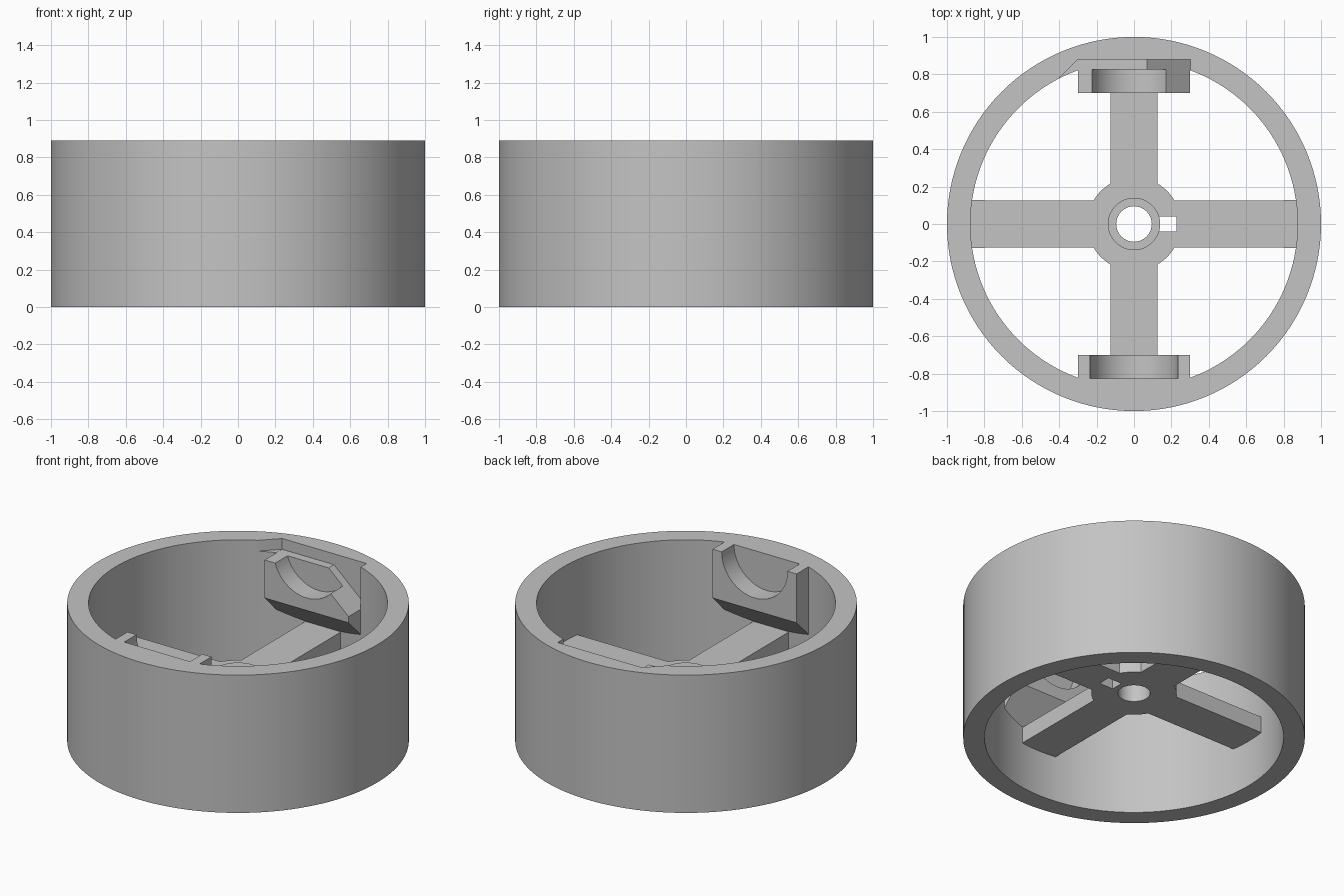
import bpy
import bmesh
from math import cos, sin, radians, pi

default = bpy.data.objects.get("Cube")
if default:
    bpy.data.objects.remove(default, do_unlink=True)

HEIGHT = 0.89
INNER = 0.875

grey = bpy.data.materials.new("plain grey")
grey.use_nodes = True
colour = (0.55, 0.55, 0.55, 1)
grey.diffuse_color = colour
for node in grey.node_tree.nodes:
    if node.type == 'BSDF_PRINCIPLED':
        node.inputs["Base Color"].default_value = colour


def prism(name, outline, axis, low, high):
    """Extrude a 2D outline along an axis between two levels."""
    place = {'X': lambda a, b, h: (h, a, b),
             'Y': lambda a, b, h: (a, h, b),
             'Z': lambda a, b, h: (a, b, h)}[axis]
    bm = bmesh.new()
    rings = [[bm.verts.new(place(a, b, h)) for a, b in outline] for h in (low, high)]
    bm.faces.new(rings[0])
    bm.faces.new(rings[1])
    count = len(outline)
    for i in range(count):
        j = (i + 1) % count
        bm.faces.new((rings[0][i], rings[0][j], rings[1][j], rings[1][i]))
    bmesh.ops.recalc_face_normals(bm, faces=bm.faces)
    mesh = bpy.data.meshes.new(name)
    bm.to_mesh(mesh)
    bm.free()
    mesh.materials.append(grey)
    obj = bpy.data.objects.new(name, mesh)
    bpy.context.collection.objects.link(obj)
    return obj


def circle(radius, count, centre=(0, 0)):
    return [(centre[0] + radius * cos(2 * pi * i / count),
             centre[1] + radius * sin(2 * pi * i / count)) for i in range(count)]


def rectangle(x0, y0, x1, y1):
    return [(x0, y0), (x1, y0), (x1, y1), (x0, y1)]


def combine(target, tool, operation='DIFFERENCE'):
    """Apply a boolean and remove the tool object."""
    mod = target.modifiers.new("boolean", 'BOOLEAN')
    mod.operation = operation
    mod.solver = 'EXACT'
    mod.object = tool
    bpy.context.view_layer.objects.active = target
    bpy.ops.object.modifier_apply(modifier=mod.name)
    bpy.data.objects.remove(tool, do_unlink=True)


def smooth(obj):
    bpy.ops.object.select_all(action='DESELECT')
    obj.select_set(True)
    bpy.context.view_layer.objects.active = obj
    bpy.ops.object.shade_smooth_by_angle(angle=radians(30))


# Outer rim: a tall open drum, trimmed to height later
rim = prism("rim", circle(1, 128), 'Z', 0, 0.95)
combine(rim, prism("bore", circle(INNER, 128), 'Z', -0.1, 1.1))

# Two brackets with sloping undersides and half-round pockets
for side in (-1, 1):
    profile = [(side * 0.7, 0.575), (side * 0.7, 0.93),
               (side * 0.9, 0.93), (side * 0.9, 0.375)]
    bracket = prism("bracket", profile, 'X', -0.3, 0.3)
    pocket = prism("pocket", circle(0.235, 64, (0, HEIGHT)), 'Y',
                   *sorted((side * 0.6, side * 0.825)))
    combine(bracket, pocket)
    combine(rim, bracket, 'UNION')

# Trim rim and brackets flush
combine(rim, prism("trim", rectangle(-2, -2, 2, 2), 'Z', HEIGHT, 1.5))

# Back notch: flat floor, slope down on one end, angled cut on the other
notch = [(-0.302, 0.82), (0.07, 0.82), (0.302, 0.613), (0.302, 1.2), (-0.302, 1.2)]
combine(rim, prism("notch", notch, 'Y', 0.6, 0.88))
corner = [(-0.25, 0.6), (-0.25, 0.879), (-0.301, 0.879), (-0.41, 0.77), (-0.41, 0.6)]
combine(rim, prism("corner_cut", corner, 'Z', 0.8205, 1.1))
smooth(rim)

# Four spokes and round hub as one outline
half = 0.127
outline = []
for quarter in range(4):
    turn = quarter * pi / 2
    points = [(0.92, -half), (0.92, half)]
    points += [(0.25 * cos(radians(a)), 0.25 * sin(radians(a)))
               for a in (30.5, 36, 42, 48, 54, 59.5)]
    outline += [(x * cos(turn) - y * sin(turn), x * sin(turn) + y * cos(turn))
                for x, y in points]
spokes = prism("spokes_and_hub", outline, 'Z', 0.3, 0.405)

# Shaft hole and key slot
combine(spokes, prism("shaft_hole", circle(0.095, 48), 'Z', 0.1, 0.6))
combine(spokes, prism("key_slot", rectangle(0.13, -0.04, 0.228, 0.04), 'Z', 0.1, 0.6))
smooth(spokes)

# Low collar around the shaft hole
collar = prism("hub_collar", circle(0.14, 48), 'Z', 0.39, 0.44)
combine(collar, prism("collar_hole", circle(0.095, 48), 'Z', 0.1, 0.6))
smooth(collar)
